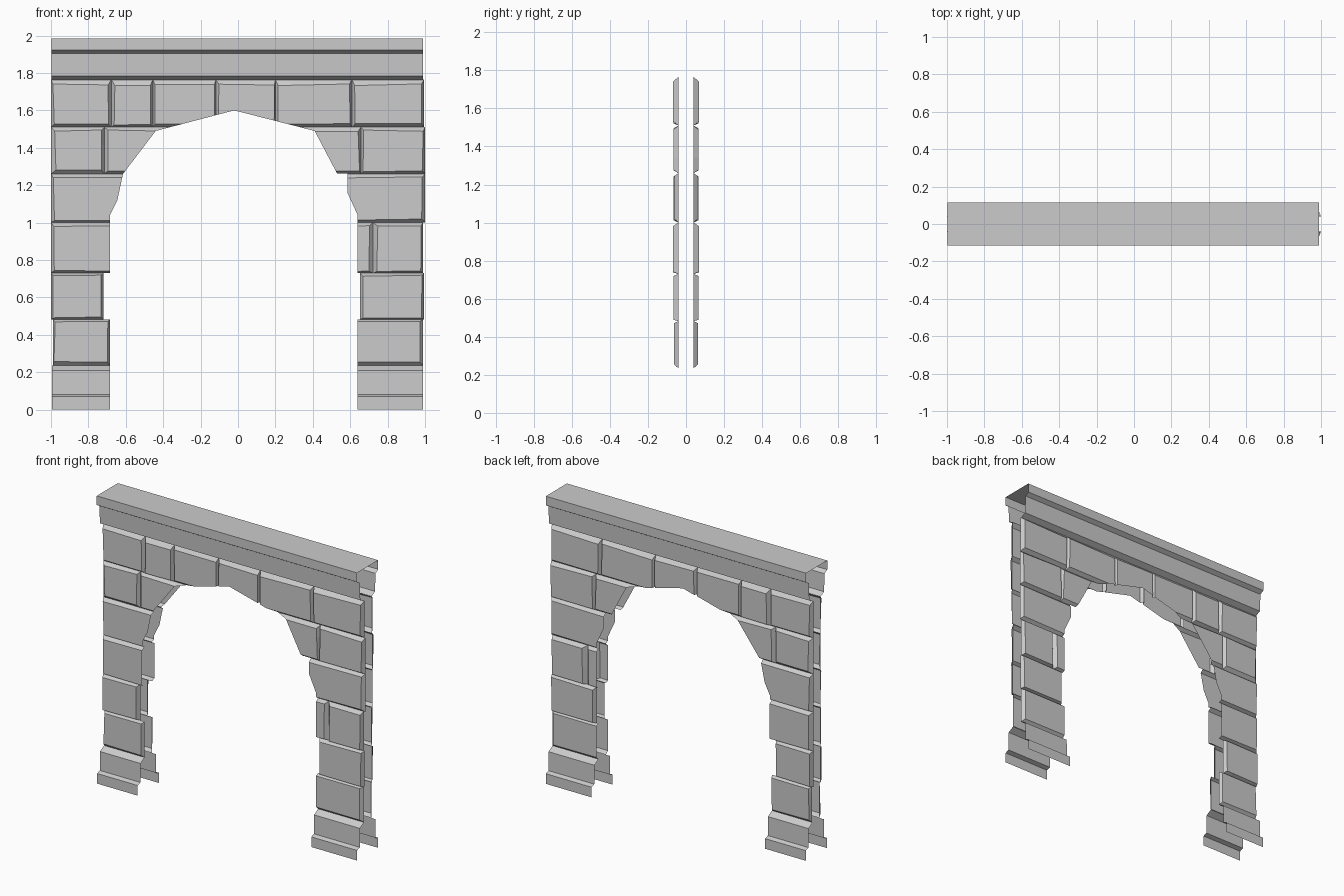
import bpy, bmesh, random
from mathutils import Vector

if "Cube" in bpy.data.objects:
    bpy.data.objects.remove(bpy.data.objects["Cube"])

random.seed(4)


def finish(name, bm):
    """Turn the front shell into an object and mirror it to the back."""
    me = bpy.data.meshes.new(name)
    bm.to_mesh(me)
    bm.free()
    ob = bpy.data.objects.new(name, me)
    bpy.context.collection.objects.link(ob)
    mod = ob.modifiers.new("back_side", 'MIRROR')
    mod.use_axis = (False, True, False)
    return ob


def moulding(name, spans, profile):
    """Sweep a (y, z) profile, listed bottom to top, along each x span."""
    bm = bmesh.new()
    for xa, xb in spans:
        rows = [[bm.verts.new((x, y, z)) for x in (xa, xb)] for y, z in profile]
        for a, b in zip(rows, rows[1:]):
            bm.faces.new((a[0], a[1], b[1], b[0]))
    return finish(name, bm)


def block(bm, x0, fx0, fx1, x1, z0, fz0, fz1, z1):
    """One open-backed stone: outer rim in the joint, smaller raised face."""
    j = lambda s: random.uniform(-s, s)
    rim = [(x0, z0), (x1, z0), (x1, z1), (x0, z1)]
    face = [(fx0, fz0), (fx1, fz0), (fx1, fz1), (fx0, fz1)]
    o = [bm.verts.new((x, -0.04, z)) for x, z in rim]
    depth = 0.064 + j(0.004)
    f = [bm.verts.new((x + j(0.005), -depth, z + j(0.005))) for x, z in face]
    bm.faces.new(f)
    for i in range(4):
        k = (i + 1) % 4
        bm.faces.new((o[i], o[k], f[k], f[i]))


def inside(x, z, poly):
    hit = False
    for (ax, az), (bx, bz) in zip(poly, poly[1:] + poly[:1]):
        if (az > z) != (bz > z) and x < ax + (z - az) * (bx - ax) / (bz - az):
            hit = not hit
    return hit


# Outline of the arched opening (x, z)
opening = [(-0.685, -0.1), (-0.685, 1.04), (-0.645, 1.12), (-0.615, 1.26),
           (-0.44, 1.49), (-0.02, 1.60), (0.41, 1.49), (0.53, 1.262),
           (0.585, 1.262), (0.585, 1.16), (0.64, 1.04), (0.64, -0.1)]

# Courses: rim/face heights, then stones as (rim, face, face, rim) in x
courses = [
    ((0.235, 0.258, 0.467, 0.482),
     [(-0.99, -0.98, -0.695, -0.685), (0.5, 0.52, 0.975, 0.99)]),
    ((0.482, 0.493, 0.715, 0.73),
     [(-1, -0.985, -0.735, -0.718), (0.652, 0.667, 0.98, 0.995)]),
    ((0.73, 0.74, 0.983, 1.0),
     [(-1, -0.983, -0.5, -0.48), (0.5, 0.52, 0.705, 0.722),
      (0.722, 0.745, 0.98, 0.99)]),
    ((1.0, 1.015, 1.242, 1.26),
     [(-1, -0.985, -0.5, -0.48), (0.4, 0.42, 0.98, 1.0)]),
    ((1.26, 1.278, 1.492, 1.51),
     [(-1, -0.978, -0.73, -0.715), (-0.715, -0.692, -0.3, -0.28),
      (0.3, 0.32, 0.645, 0.657), (0.657, 0.672, 0.985, 1.0)]),
    ((1.51, 1.527, 1.737, 1.765),
     [(-1, -0.987, -0.69, -0.677), (-0.677, -0.662, -0.465, -0.455),
      (-0.455, -0.448, -0.13, -0.118), (-0.118, -0.103, 0.19, 0.2),
      (0.2, 0.21, 0.598, 0.61), (0.61, 0.622, 0.985, 0.995)]),
]

# Stone courses, with the opening cut out of the shell
bm = bmesh.new()
for (z0, fz0, fz1, z1), stones in courses:
    for x0, fx0, fx1, x1 in stones:
        block(bm, x0, fx0, fx1, x1, z0, fz0, fz1, z1)
for (ax, az), (bx, bz) in zip(opening, opening[1:]):
    bmesh.ops.bisect_plane(bm, geom=bm.verts[:] + bm.edges[:] + bm.faces[:],
                           dist=1e-5, plane_co=Vector((ax, 0, az)),
                           plane_no=Vector((bz - az, 0, ax - bx)).normalized())
gone = []
for f in bm.faces:
    c = f.calc_center_median()
    if inside(c.x, c.z, opening):
        gone.append(f)
bmesh.ops.delete(bm, geom=gone, context='FACES')
bmesh.ops.dissolve_limit(bm, angle_limit=0.01, verts=bm.verts[:], edges=bm.edges[:])
finish("stone_courses", bm)

# Stepped plinths under both piers
moulding("plinths", [(-0.995, -0.685), (0.64, 0.99)],
         [(-0.115, 0), (-0.115, 0.07), (-0.086, 0.08), (-0.084, 0.21), (-0.04, 0.235)])

# Cornice with flat top slab
moulding("cornice", [(-0.998, 0.99)],
         [(-0.04, 1.762), (-0.08, 1.783), (-0.086, 1.905), (-0.115, 1.922),
          (-0.115, 1.985), (0, 1.985)])
